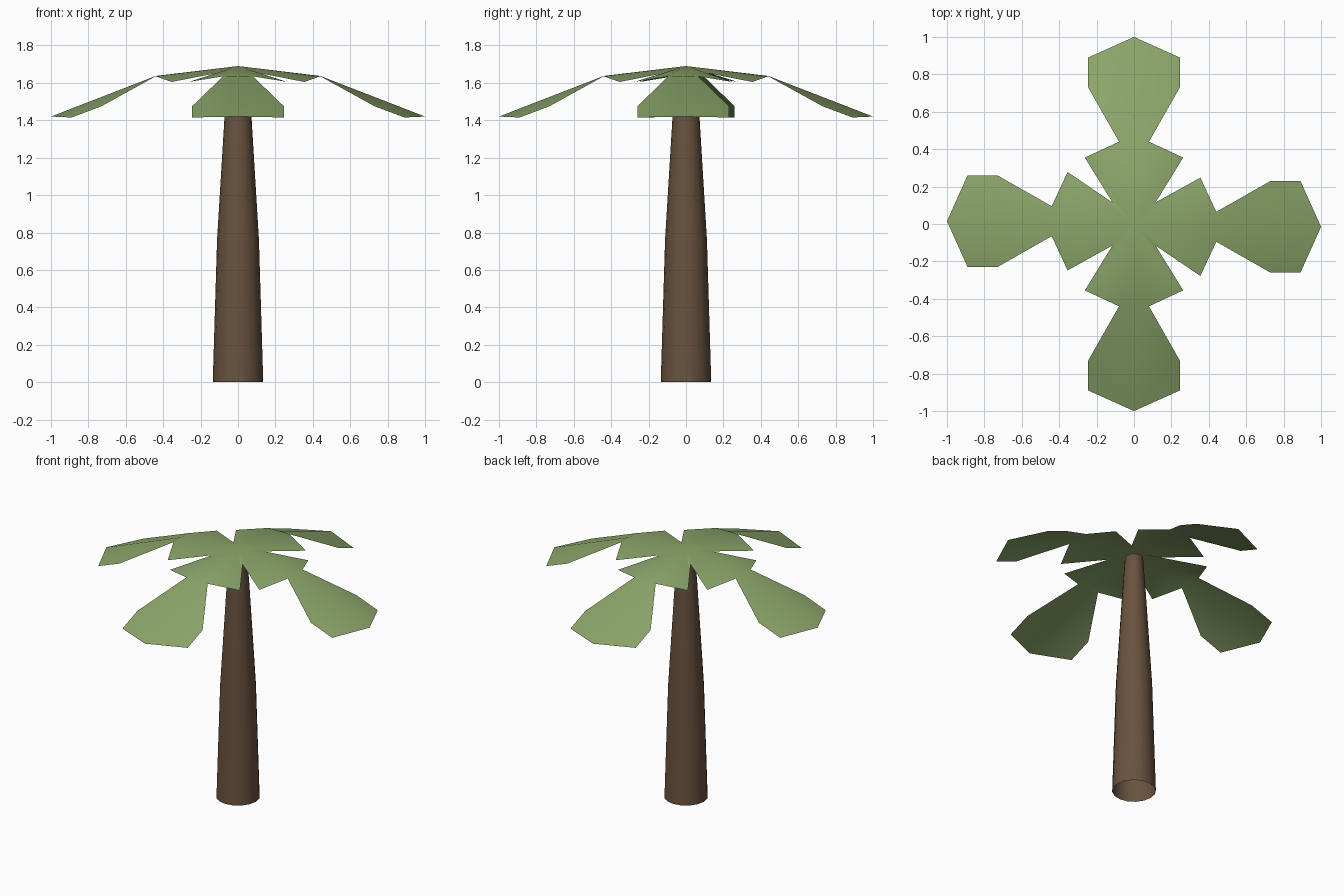
import bpy, bmesh, math
from mathutils import Matrix, Vector

if "Cube" in bpy.data.objects:
    bpy.data.objects.remove(bpy.data.objects["Cube"])


def material(name, color):
    m = bpy.data.materials.new(name)
    m.diffuse_color = (*color, 1)
    m.use_nodes = True
    m.node_tree.nodes["Principled BSDF"].inputs["Base Color"].default_value = m.diffuse_color
    return m


def finish(bm, name, mat, angle):
    me = bpy.data.meshes.new(name)
    bm.to_mesh(me)
    bm.free()
    me.materials.append(mat)
    ob = bpy.data.objects.new(name, me)
    bpy.context.collection.objects.link(ob)
    bpy.ops.object.select_all(action='DESELECT')
    ob.select_set(True)
    bpy.context.view_layer.objects.active = ob
    bpy.ops.object.shade_smooth_by_angle(angle=math.radians(angle))
    return ob


bark = material("bark brown", (0.14, 0.085, 0.049))
leaf = material("leaf green", (0.26, 0.38, 0.145))

# Trunk: open tapered tube
SIDES = 16
bm = bmesh.new()
rings = []
for r, z in [(0.135, 0), (0.112, 0.76), (0.072, 1.42), (0.056, 1.655)]:
    rings.append([bm.verts.new((r * math.cos(2 * math.pi * i / SIDES),
                                r * math.sin(2 * math.pi * i / SIDES), z))
                  for i in range(SIDES)])
for lo, hi in zip(rings, rings[1:]):
    for i in range(SIDES):
        j = (i + 1) % SIDES
        bm.faces.new((lo[i], lo[j], hi[j], hi[i]))
finish(bm, "trunk", bark, 40)

# Crown: four folded fronds, each mirrored about its midrib (local x runs outward)
bm = bmesh.new()
for k in range(4):
    turn = Matrix.Rotation(k * math.pi / 2, 3, 'Z')
    shift = -0.015 if k % 2 == 0 else 0.0

    def v(x, y, z):
        dy = shift if x > 0.2 else 0
        return bm.verts.new(turn @ Vector((x, y + dy, z)))

    apex, wrist, tip = v(0, 0, 1.69), v(0.44, 0, 1.637), v(1.0, 0, 1.42)
    for s in (1, -1):
        notch = v(0.115, s * 0.115, 1.652)
        barb = v(0.355, s * 0.263, 1.605)
        neck = v(0.44, s * 0.08, 1.635)
        wide = v(0.73, s * 0.245, 1.475)
        end = v(0.89, s * 0.245, 1.415)
        for f in ((apex, neck, wrist), (apex, barb, neck), (apex, notch, barb),
                  (wrist, neck, wide), (wrist, wide, tip), (wide, end, tip)):
            bm.faces.new(f if s < 0 else f[::-1])
bmesh.ops.remove_doubles(bm, verts=bm.verts, dist=0.001)
for f in bm.faces:
    f.normal_update()
    if f.normal.z < 0:
        f.normal_flip()
finish(bm, "palm_fronds", leaf, 40)
